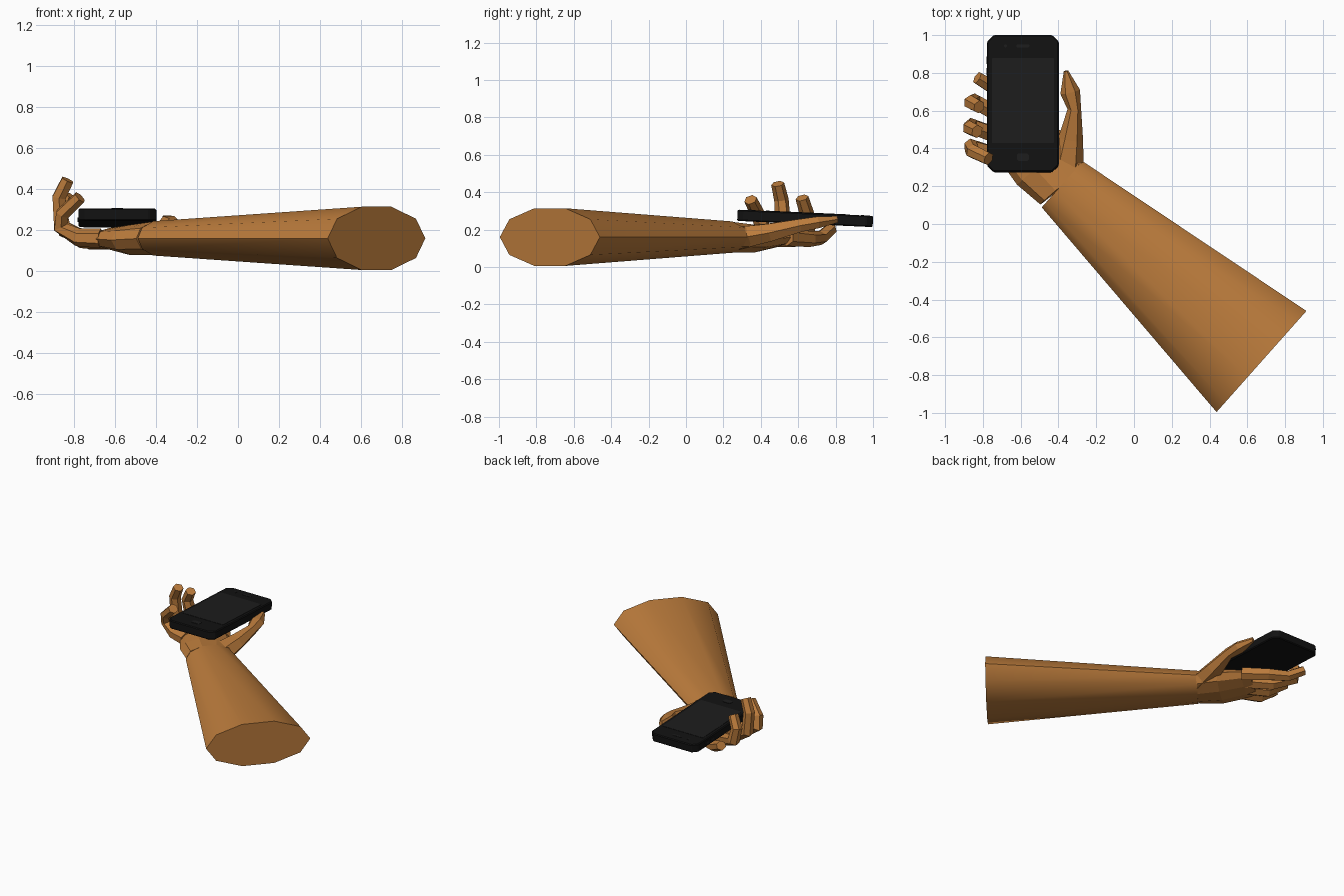
import bpy, math
from mathutils import Vector, Matrix

if "Cube" in bpy.data.objects:
    bpy.data.objects.remove(bpy.data.objects["Cube"])


def material(name, r, g, b):
    m = bpy.data.materials.new(name)
    m.diffuse_color = (r, g, b, 1)
    m.use_nodes = True
    m.node_tree.nodes["Principled BSDF"].inputs["Base Color"].default_value = m.diffuse_color
    return m


SKIN = material("skin", 0.50, 0.20, 0.045)
BLACK = material("black", 0.006, 0.006, 0.006)
GREY = material("dark_grey", 0.012, 0.012, 0.012)


def add_mesh(name, verts, faces, mat):
    me = bpy.data.meshes.new(name)
    me.from_pydata(verts, [], faces)
    me.materials.append(mat)
    ob = bpy.data.objects.new(name, me)
    bpy.context.collection.objects.link(ob)
    return ob


def limb(name, sections, hinge, sides=6, turn=0.0):
    """Loft elliptical polygons (x, y, z, half width, half height) along a path."""
    pts = [Vector(s[:3]) for s in sections]
    verts, faces, n = [], [], len(pts)
    for i, s in enumerate(sections):
        t = Vector()
        if i > 0:
            t += (pts[i] - pts[i - 1]).normalized()
        if i < n - 1:
            t += (pts[i + 1] - pts[i]).normalized()
        t.normalize()
        u = Vector(hinge)
        u = (u - t * u.dot(t)).normalized()
        v = u.cross(t)
        for k in range(sides):
            a = 2 * math.pi * k / sides + turn
            verts.append(pts[i] + u * s[3] * math.cos(a) + v * s[4] * math.sin(a))
    for i in range(n - 1):
        for k in range(sides):
            a, b = i * sides + k, i * sides + (k + 1) % sides
            faces.append((a, b, b + sides, a + sides))
    faces.append(tuple(reversed(range(sides))))
    faces.append(tuple(range((n - 1) * sides, n * sides)))
    return add_mesh(name, verts, faces, SKIN)


# Forearm: ten-sided cone, smooth with hard ends
across = (0.67, 0.74, 0)
arm = limb("forearm", [(0.675, -0.728, 0.16, 0.358, 0.162),
                       (-0.38, 0.21, 0.16, 0.163, 0.088)], across, 10)
bpy.context.view_layer.objects.active = arm
arm.select_set(True)
bpy.ops.object.shade_smooth_by_angle(angle=math.radians(40))

# Palm
limb("palm", [(-0.375, 0.205, 0.16, 0.158, 0.086),
              (-0.48, 0.33, 0.152, 0.185, 0.078),
              (-0.59, 0.45, 0.158, 0.165, 0.055),
              (-0.63, 0.50, 0.158, 0.13, 0.04)], across, 10)

# Thumb along the right edge of the phone
limb("thumb", [(-0.36, 0.28, 0.155, 0.095, 0.07),
               (-0.335, 0.45, 0.185, 0.066, 0.055),
               (-0.316, 0.61, 0.222, 0.036, 0.04),
               (-0.338, 0.70, 0.238, 0.053, 0.036),
               (-0.36, 0.81, 0.255, 0.012, 0.02)], (1, 0.1, 0))

# Fingers: under the phone, then curling up on the left
fingers = {
    "index_finger": [(-0.49, 0.54, 0.16), (-0.62, 0.66, 0.15),
                     (-0.74, 0.72, 0.155), (-0.83, 0.775, 0.205)],
    "middle_finger": [(-0.57, 0.48, 0.155), (-0.72, 0.58, 0.15),
                      (-0.845, 0.65, 0.20), (-0.865, 0.645, 0.29), (-0.82, 0.62, 0.37)],
    "ring_finger": [(-0.63, 0.42, 0.155), (-0.76, 0.48, 0.155),
                    (-0.865, 0.52, 0.22), (-0.872, 0.51, 0.36), (-0.83, 0.49, 0.445)],
    "little_finger": [(-0.67, 0.35, 0.16), (-0.78, 0.38, 0.165),
                      (-0.865, 0.41, 0.215), (-0.855, 0.385, 0.28), (-0.77, 0.345, 0.36)],
}
for name, path in fingers.items():
    last = len(path) - 1
    secs = [(*p, 0.050 - 0.014 * i / last, 0.048 - 0.015 * i / last)
            for i, p in enumerate(path)]
    limb(name, secs, (0.45, 0.85, 0), 6, math.pi / 6)

# Phone, laid in its own tilted frame
TILT = Matrix.Translation((-0.588, 0.637, 0.26)) @ Matrix.Rotation(-0.046, 4, "X")


def slab(name, cx, cy, w, d, z0, z1, chamfer, mat, edge=0.0):
    """Extruded rectangle with cut corners, optionally bevelled."""
    x, y, c = w / 2, d / 2, chamfer
    out = []
    for sx, sy in ((1, 1), (-1, 1), (-1, -1), (1, -1)):
        pair = [(sx * x, sy * (y - c)), (sx * (x - c), sy * y)]
        out += pair if sx * sy > 0 else pair[::-1]
    m = len(out)
    verts = [(cx + px, cy + py, z) for z in (z0, z1) for px, py in out]
    faces = [tuple(reversed(range(m))), tuple(range(m, 2 * m))]
    faces += [(k, (k + 1) % m, m + (k + 1) % m, m + k) for k in range(m)]
    ob = add_mesh(name, verts, faces, mat)
    ob.matrix_world = TILT
    if edge:
        b = ob.modifiers.new("edge", "BEVEL")
        b.width, b.segments = edge, 1
    return ob


slab("phone_body", 0, 0, 0.38, 0.725, -0.03, 0.03, 0.035, BLACK, 0.006)
slab("phone_screen", 0, 0.015, 0.33, 0.45, 0.028, 0.032, 0.004, GREY)
slab("phone_button", 0, -0.285, 0.065, 0.038, 0.028, 0.033, 0.008, GREY)
slab("phone_earpiece", 0, 0.305, 0.07, 0.016, 0.028, 0.032, 0.005, GREY)
slab("phone_camera", -0.092, 0.305, 0.016, 0.016, 0.028, 0.032, 0.005, GREY)
for sy in (0.17, 0.23):
    slab("phone_side_key", -0.19, sy, 0.008, 0.04, -0.008, 0.008, 0.002, GREY)
